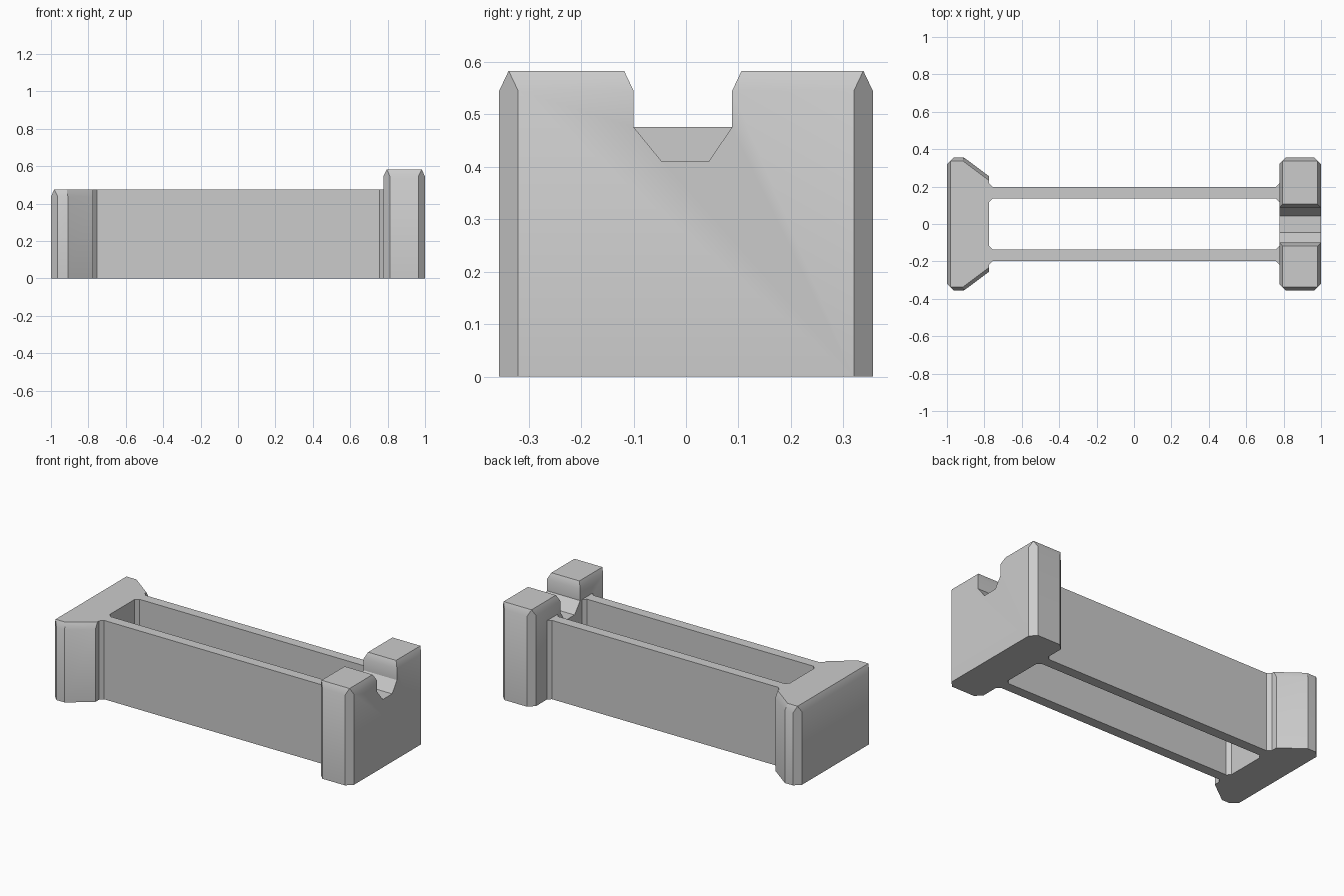
import bpy, bmesh, math
from mathutils import Vector

if "Cube" in bpy.data.objects:
    bpy.data.objects.remove(bpy.data.objects["Cube"])

grey = bpy.data.materials.new("light grey")
grey.diffuse_color = (0.6, 0.6, 0.6, 1)
grey.use_nodes = True
grey.node_tree.nodes["Principled BSDF"].inputs["Base Color"].default_value = grey.diffuse_color

RISE, INSET = 0.038, 0.018      # steep bevel round the top edges
HALF = 0.356                    # half depth of the end blocks
C = 0.036                       # corner chamfer


def prism(points, offset):
    """Extrude a closed profile along an offset."""
    bm = bmesh.new()
    face = bm.faces.new([bm.verts.new(p) for p in points])
    res = bmesh.ops.extrude_face_region(bm, geom=[face], use_keep_orig=True)
    verts = [v for v in res["geom"] if isinstance(v, bmesh.types.BMVert)]
    bmesh.ops.translate(bm, verts=verts, vec=offset)
    bmesh.ops.recalc_face_normals(bm, faces=bm.faces)
    return bm


def cut(bm, point, normal):
    """Slice away everything beyond a plane and cap the opening."""
    res = bmesh.ops.bisect_plane(
        bm, geom=bm.verts[:] + bm.edges[:] + bm.faces[:], dist=1e-6,
        plane_co=point, plane_no=Vector(normal).normalized(), clear_outer=True)
    edges = [e for e in res["geom_cut"]
             if isinstance(e, bmesh.types.BMEdge) and e.is_boundary]
    bmesh.ops.edgeloop_fill(bm, edges=edges)


def top_bevel(bm, x, y, top, nx, ny):
    cut(bm, (x, y, top - RISE), (nx * RISE, ny * RISE, INSET))


def finish(bm, name):
    bmesh.ops.recalc_face_normals(bm, faces=bm.faces)
    mesh = bpy.data.meshes.new(name)
    bm.to_mesh(mesh)
    bm.free()
    mesh.materials.append(grey)
    obj = bpy.data.objects.new(name, mesh)
    bpy.context.collection.objects.link(obj)
    bpy.ops.object.select_all(action='DESELECT')
    obj.select_set(True)
    bpy.context.view_layer.objects.active = obj
    bpy.ops.object.shade_smooth_by_angle(angle=math.radians(30))
    return obj


# Tall end block with a notch in its top
TOP = 0.583
X0, X1 = 0.777, 1.0
profile = [(-HALF, 0), (HALF, 0), (HALF, TOP - RISE), (HALF - INSET, TOP),
           (0.106, TOP), (0.088, TOP - RISE), (0.088, 0.476), (0.043, 0.41),
           (-0.046, 0.41), (-0.1, 0.476), (-0.1, TOP - RISE), (-0.118, TOP),
           (INSET - HALF, TOP), (-HALF, TOP - RISE)]
bm = prism([(X0, y, z) for y, z in profile], (X1 - X0, 0, 0))
for x, sx in ((X0, -1), (X1, 1)):
    for sy in (-1, 1):
        cut(bm, (x - sx * C, sy * HALF, 0), (sx, sy, 0))
    top_bevel(bm, x, 0, TOP, sx, 0)
finish(bm, "notched_end_block")

# Low end block, tapering toward the rails
LOW = 0.476
side = [(-0.775, 0.255), (-0.91, HALF), (-1 + C, HALF), (-1, HALF - C)]
outline = side + [(x, -y) for x, y in reversed(side)]
bm = prism([(x, y, 0) for x, y in outline], (0, 0, LOW))
top_bevel(bm, -1, 0, LOW, -1, 0)
slope = Vector((HALF - 0.255, 0.135)).normalized()
for s in (-1, 1):
    top_bevel(bm, -0.95, s * HALF, LOW, 0, s)
    top_bevel(bm, -0.91, s * HALF, LOW, slope.x, s * slope.y)
finish(bm, "tapered_end_block")

# Two side rails with flared ends
A, B, F = -0.775, 0.777, 0.02
Y0, Y1 = 0.137, 0.198
rail = [(A, Y0 - F), (A + F, Y0), (B - F, Y0), (B, Y0 - F),
        (B, Y1 + F), (B - F, Y1), (A + F, Y1), (A, Y1 + F)]
for s, name in ((-1, "front_rail"), (1, "back_rail")):
    finish(prism([(x, s * y, 0) for x, y in rail], (0, 0, LOW)), name)
